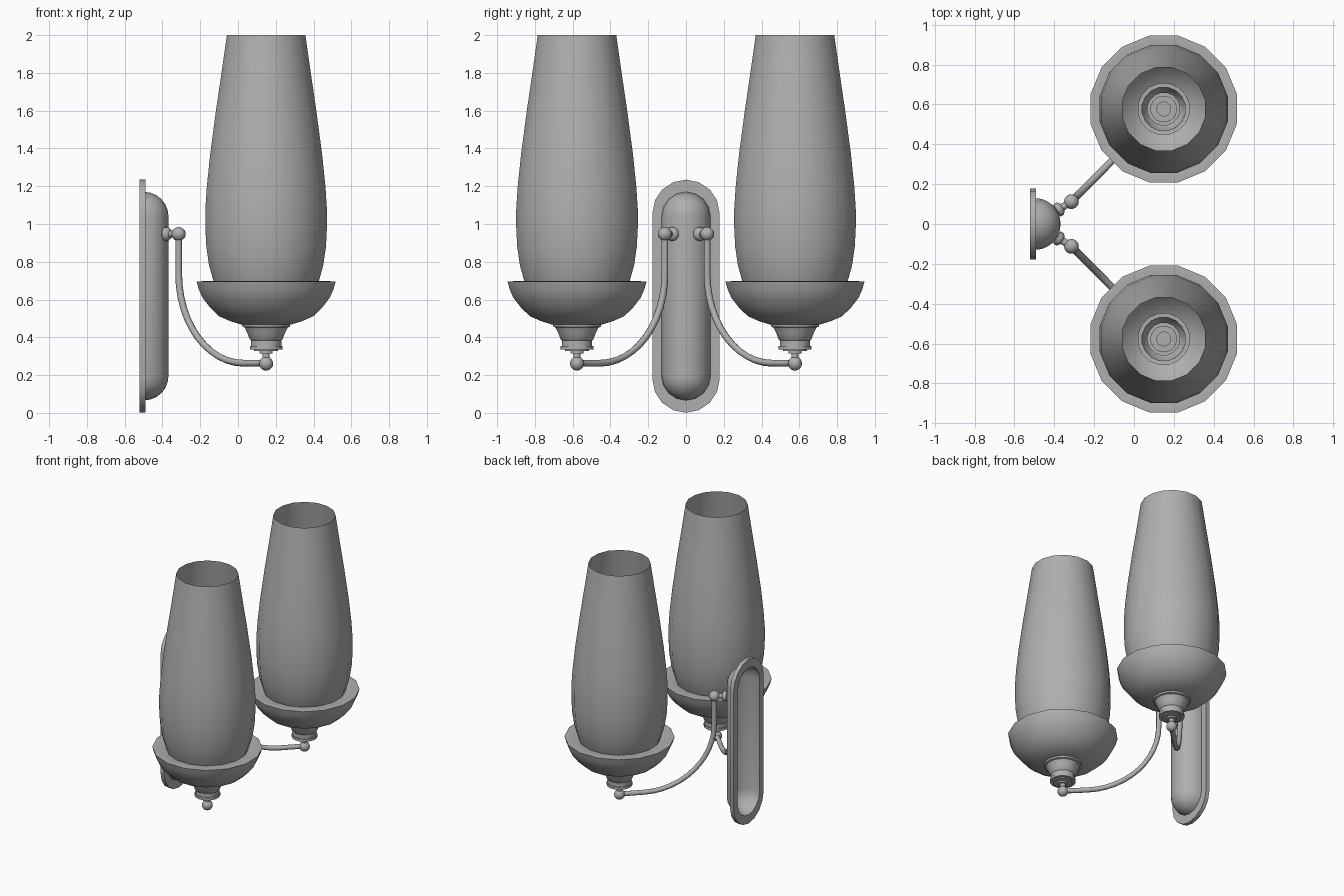
import bpy, bmesh, math
from mathutils import Vector

if "Cube" in bpy.data.objects:
    bpy.data.objects.remove(bpy.data.objects["Cube"])

SIDES = 16

# dark grey metal and glass
GREY = bpy.data.materials.new("dark_grey")
GREY.diffuse_color = (0.43, 0.43, 0.43, 1)
GREY.use_nodes = True
GREY.node_tree.nodes["Principled BSDF"].inputs["Base Color"].default_value = GREY.diffuse_color


def finish(name, bm, angle=40):
    mesh = bpy.data.meshes.new(name)
    bm.to_mesh(mesh)
    bm.free()
    mesh.materials.append(GREY)
    ob = bpy.data.objects.new(name, mesh)
    bpy.context.collection.objects.link(ob)
    bpy.ops.object.select_all(action='DESELECT')
    ob.select_set(True)
    bpy.context.view_layer.objects.active = ob
    bpy.ops.object.shade_smooth_by_angle(angle=math.radians(angle))
    return ob


def loft(bm, rings, close=False):
    """Skin a list of point rings with quads."""
    vs = [[bm.verts.new(p) for p in ring] for ring in rings]
    n = len(vs[0])
    for a, b in zip(vs, vs[1:] + vs[:1] if close else vs[1:]):
        for j in range(n):
            k = (j + 1) % n
            bm.faces.new((a[j], a[k], b[k], b[j]))
    bmesh.ops.remove_doubles(bm, verts=bm.verts, dist=1e-5)


def lathe(name, profile, origin, axis=(0, 0, 1)):
    """Revolve (radius, distance) points about an axis."""
    rot = Vector((0, 0, 1)).rotation_difference(Vector(axis))
    rings = []
    for r, h in profile:
        ring = []
        for j in range(SIDES):
            t = 2 * math.pi * (j + 0.5) / SIDES
            ring.append(rot @ Vector((r * math.cos(t), r * math.sin(t), h)) + Vector(origin))
        rings.append(ring)
    bm = bmesh.new()
    loft(bm, rings)
    return finish(name, bm)


def ball(name, loc, r):
    bm = bmesh.new()
    bmesh.ops.create_uvsphere(bm, u_segments=16, v_segments=10, radius=r)
    bmesh.ops.translate(bm, verts=bm.verts, vec=loc)
    return finish(name, bm)


def stadium(x, r, half, segs=8):
    """Upright rounded-end outline in the plane at x."""
    pts = []
    for end, sgn in ((0, 1), (math.pi, -1)):
        for i in range(segs + 1):
            t = end + math.pi * i / segs
            pts.append(Vector((x, r * math.cos(t), 0.618 + sgn * half + r * math.sin(t))))
    return pts


# wall plate: flat ring
bm = bmesh.new()
loft(bm, [stadium(x, r, h) for x, r, h in
          ((-0.521, 0.178, 0.439), (-0.491, 0.178, 0.439),
           (-0.491, 0.13, 0.422), (-0.521, 0.13, 0.422))], close=True)
finish("wall_plate", bm, 30)

# hollow domed cover
bm = bmesh.new()
loft(bm, [stadium(-0.497 + 0.129 * math.sin(t), 0.13 * math.cos(t), 0.422)
          for t in (math.pi / 2 * i / 6 for i in range(7))])
finish("wall_cover", bm)

# lamp profiles (radius, height)
GLASS = [(0.13, 0.485), (0.20, 0.53), (0.25, 0.61), (0.285, 0.70), (0.308, 0.78),
         (0.323, 0.88), (0.328, 0.98), (0.328, 1.08), (0.32, 1.2), (0.302, 1.37),
         (0.271, 1.6), (0.241, 1.8), (0.212, 2.0)]
BOWL = [(0.11, 0.468), (0.135, 0.468), (0.19, 0.484), (0.255, 0.512), (0.303, 0.558),
        (0.343, 0.609), (0.364, 0.655), (0.375, 0.695), (0.345, 0.697), (0.28, 0.685)]
CUP = [(0.0, 0.315), (0.035, 0.315), (0.035, 0.327), (0.065, 0.327), (0.065, 0.335),
       (0.088, 0.335), (0.088, 0.354), (0.082, 0.354), (0.082, 0.384), (0.09, 0.392),
       (0.1, 0.42), (0.116, 0.452), (0.128, 0.456), (0.131, 0.473)]
COLLAR = [(0.0, 0.127), (0.03, 0.127), (0.036, 0.132), (0.036, 0.147), (0.028, 0.157),
          (0.018, 0.162), (0.018, 0.2)]

for side, s in (("left", 1), ("right", -1)):
    base = (0.149, s * 0.577, 0)
    lathe(side + "_glass_shade", GLASS, base)
    lathe(side + "_bowl", BOWL, base)
    lathe(side + "_socket_cup", CUP, base)
    lathe(side + "_stem", [(0.019, 0.26), (0.019, 0.32)], base)
    ball(side + "_bottom_ball", (0.149, s * 0.577, 0.261), 0.037)

    # joint on the cover
    top = Vector((-0.314, s * 0.112, 0.947))
    axis = Vector((0.183, s * 0.112, 0)).normalized()
    lathe(side + "_collar", COLLAR, (-0.497, 0, 0.947), axis)
    ball(side + "_top_ball", top, 0.037)

    # curved arm: straight drop, quarter bend, straight run
    end = Vector((0.149, s * 0.577, 0.263))
    run = Vector((end.x - top.x, end.y - top.y, 0))
    pts = [top]
    for i in range(13):
        t = math.pi / 2 * i / 12
        p = top + run * 0.74 * (1 - math.cos(t))
        p.z = 0.735 - 0.472 * math.sin(t)
        pts.append(p)
    pts.append(end)
    cu = bpy.data.curves.new(side + "_arm", 'CURVE')
    cu.dimensions = '3D'
    cu.bevel_depth = 0.018
    cu.bevel_resolution = 2
    cu.materials.append(GREY)
    sp = cu.splines.new('POLY')
    sp.points.add(len(pts) - 1)
    for q, p in zip(sp.points, pts):
        q.co = (*p, 1)
    sp.use_smooth = True
    bpy.context.collection.objects.link(bpy.data.objects.new(side + "_arm", cu))
